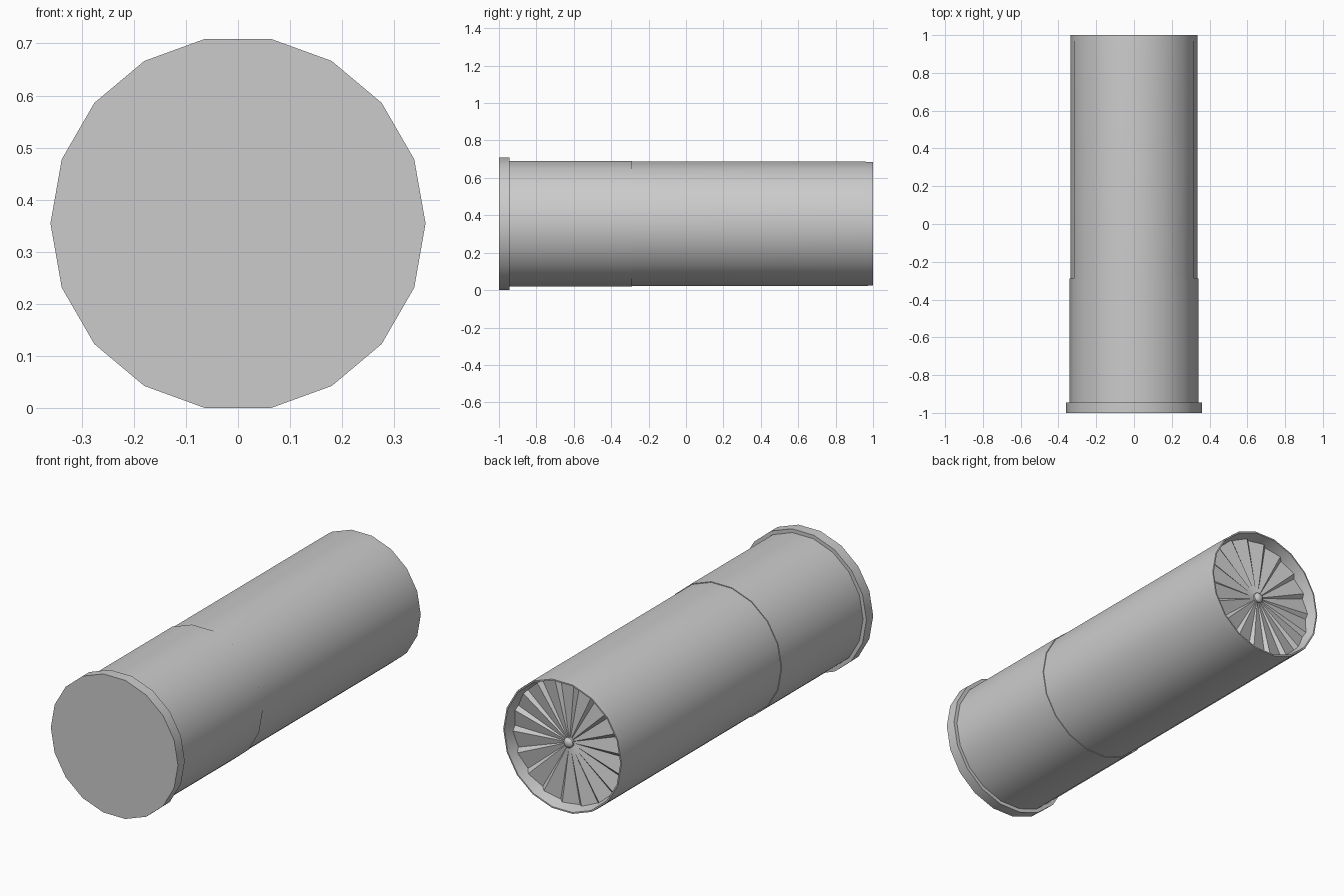
import bpy, bmesh, math

if "Cube" in bpy.data.objects:
    bpy.data.objects.remove(bpy.data.objects["Cube"])

SIDES = 18
CZ = 0.36 * math.cos(math.pi / SIDES)   # axis height so the rim rests on z = 0


def ring(bm, r, y):
    return [bm.verts.new((r * math.cos(math.tau * i / SIDES), y,
                          CZ + r * math.sin(math.tau * i / SIDES))) for i in range(SIDES)]


def bridge(bm, a, b):
    n = len(a)
    for i in range(n):
        j = (i + 1) % n
        bm.faces.new((a[i], a[j], b[j], b[i]))


def finish(name, bm):
    bmesh.ops.recalc_face_normals(bm, faces=bm.faces)
    me = bpy.data.meshes.new(name)
    bm.to_mesh(me)
    bm.free()
    ob = bpy.data.objects.new(name, me)
    bpy.context.collection.objects.link(ob)
    bpy.ops.object.select_all(action='DESELECT')
    ob.select_set(True)
    bpy.context.view_layer.objects.active = ob
    bpy.ops.object.shade_smooth_by_angle(angle=math.radians(30))
    return ob


def lathe(name, profile, cap_start=False, cap_end=False):
    """Revolve (radius, y) points about the long axis."""
    bm = bmesh.new()
    rings = [ring(bm, r, y) for r, y in profile]
    for a, b in zip(rings, rings[1:]):
        bridge(bm, a, b)
    if cap_start:
        bm.faces.new(rings[0])
    if cap_end:
        bm.faces.new(rings[-1])
    return finish(name, bm)


# Metal base with its rim, closed by a flat disc at the front
lathe("metal_base", [(0.36, -1), (0.36, -0.945), (0.341, -0.945),
                     (0.341, -0.288), (0.33, -0.288)], True, True)

# Long hull tube with a thin rolled lip, closed just under the folds
lathe("hull", [(0.337, -0.30), (0.337, 0.96), (0.335, 1.0),
               (0.328, 1.0), (0.312, 0.93)], True, True)

# Star crimp: one asymmetric fold per side, meeting at the centre
bm = bmesh.new()
outer, inner = [], []
R_OUT, R_IN, FOLD = 0.316, 0.02, 0.8
for i in range(SIDES):
    a0, a1 = math.tau * i / SIDES, math.tau * (i + 1) / SIDES
    for t, y_out in ((0.0, 0.935), (FOLD, 0.953)):
        c = math.cos(a0) * (1 - t) + math.cos(a1) * t
        s = math.sin(a0) * (1 - t) + math.sin(a1) * t
        outer.append(bm.verts.new((R_OUT * c, y_out, CZ + R_OUT * s)))
        inner.append(bm.verts.new((R_IN * c, 0.94 + 0.003 * (t > 0), CZ + R_IN * s)))
bridge(bm, outer, inner)
bm.faces.new(inner)
crimp = finish("star_crimp", bm)
if sum(p.normal.y for p in crimp.data.polygons) < 0:
    crimp.data.flip_normals()
crimp.data.shade_flat()

# Small button where the folds meet
lathe("crimp_button", [(0.026, 0.935), (0.026, 0.952), (0.018, 0.961), (0.007, 0.965)],
      True, True)
